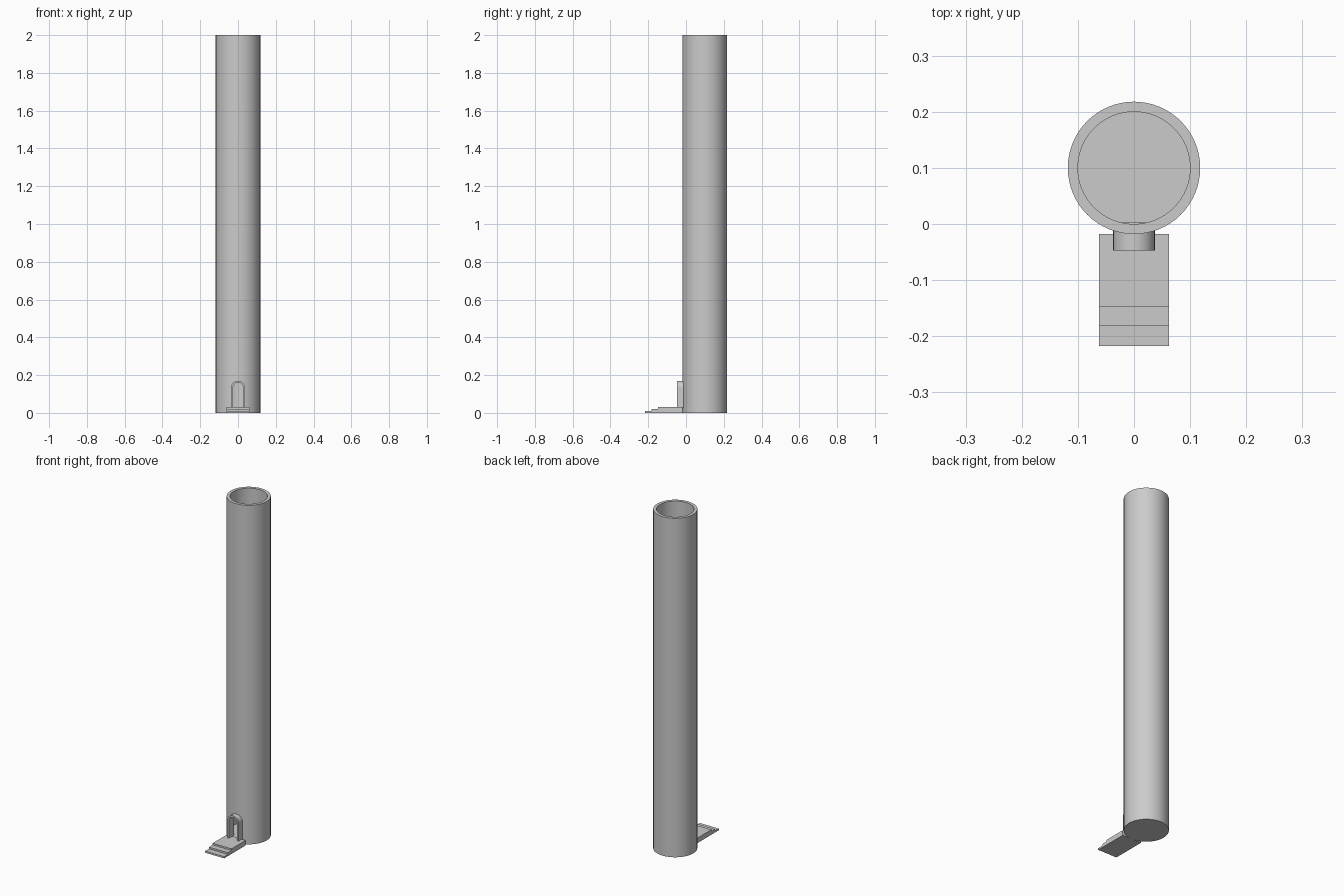
import bpy, bmesh, math

if "Cube" in bpy.data.objects:
    bpy.data.objects.remove(bpy.data.objects["Cube"])

CY = 0.1          # tower axis in y
SPRING = 0.133    # height where the arch starts to curve
STEP_TOP = 0.03


def finish(name, bm):
    bmesh.ops.remove_doubles(bm, verts=bm.verts, dist=1e-6)
    bmesh.ops.recalc_face_normals(bm, faces=bm.faces)
    me = bpy.data.meshes.new(name)
    bm.to_mesh(me)
    bm.free()
    ob = bpy.data.objects.new(name, me)
    bpy.context.collection.objects.link(ob)
    return ob


def smooth(ob):
    bpy.ops.object.select_all(action='DESELECT')
    ob.select_set(True)
    bpy.context.view_layer.objects.active = ob
    bpy.ops.object.shade_smooth_by_angle(angle=math.radians(30))


def extrude(bm, faces, vec):
    geo = bmesh.ops.extrude_face_region(bm, geom=faces)["geom"]
    bmesh.ops.translate(bm, vec=vec, verts=[v for v in geo if isinstance(v, bmesh.types.BMVert)])


def arch(r, z0, n=24):
    curve = [(r * math.cos(math.pi * i / n), SPRING + r * math.sin(math.pi * i / n)) for i in range(n + 1)]
    return [(r, z0)] + curve + [(-r, z0)]


# hollow tower, closed at the bottom
bm = bmesh.new()
profile = [(0, 0), (0.118, 0), (0.118, 2), (0.1, 2), (0.1, STEP_TOP), (0, STEP_TOP)]
vs = [bm.verts.new((r, CY, z)) for r, z in profile]
edges = [bm.edges.new(p) for p in zip(vs, vs[1:])]
bmesh.ops.spin(bm, geom=vs + edges, cent=(0, CY, 0), axis=(0, 0, 1), angle=math.tau, steps=64)
tower = finish("tower_tube", bm)

# doorway cut through the front wall
bm = bmesh.new()
face = bm.faces.new([bm.verts.new((x, -0.06, z)) for x, z in arch(0.031, STEP_TOP + 0.001)])
extrude(bm, [face], (0, 0.11, 0))
cutter = finish("doorway_cutter", bm)
cutter.hide_render = True
mod = tower.modifiers.new("doorway", 'BOOLEAN')
mod.operation = 'DIFFERENCE'
mod.solver = 'EXACT'
mod.object = cutter
bpy.context.view_layer.objects.active = tower
bpy.ops.object.modifier_apply(modifier=mod.name)
bpy.data.objects.remove(cutter)
smooth(tower)

# arched door frame
bm = bmesh.new()
outer = [bm.verts.new((x, -0.047, z)) for x, z in arch(0.037, STEP_TOP - 0.005)]
inner = [bm.verts.new((x, -0.047, z)) for x, z in arch(0.027, STEP_TOP - 0.005)]
faces = [bm.faces.new((outer[i], outer[i + 1], inner[i + 1], inner[i])) for i in range(len(outer) - 1)]
extrude(bm, faces, (0, 0.05, 0))
smooth(finish("door_frame", bm))

# entrance steps, one stair-shaped slab
bm = bmesh.new()
stairs = [(-0.018, 0), (-0.217, 0), (-0.217, 0.01), (-0.182, 0.01), (-0.182, 0.02),
          (-0.148, 0.02), (-0.148, STEP_TOP), (-0.018, STEP_TOP)]
face = bm.faces.new([bm.verts.new((-0.062, y, z)) for y, z in stairs])
extrude(bm, [face], (0.124, 0, 0))
finish("entrance_steps", bm)
